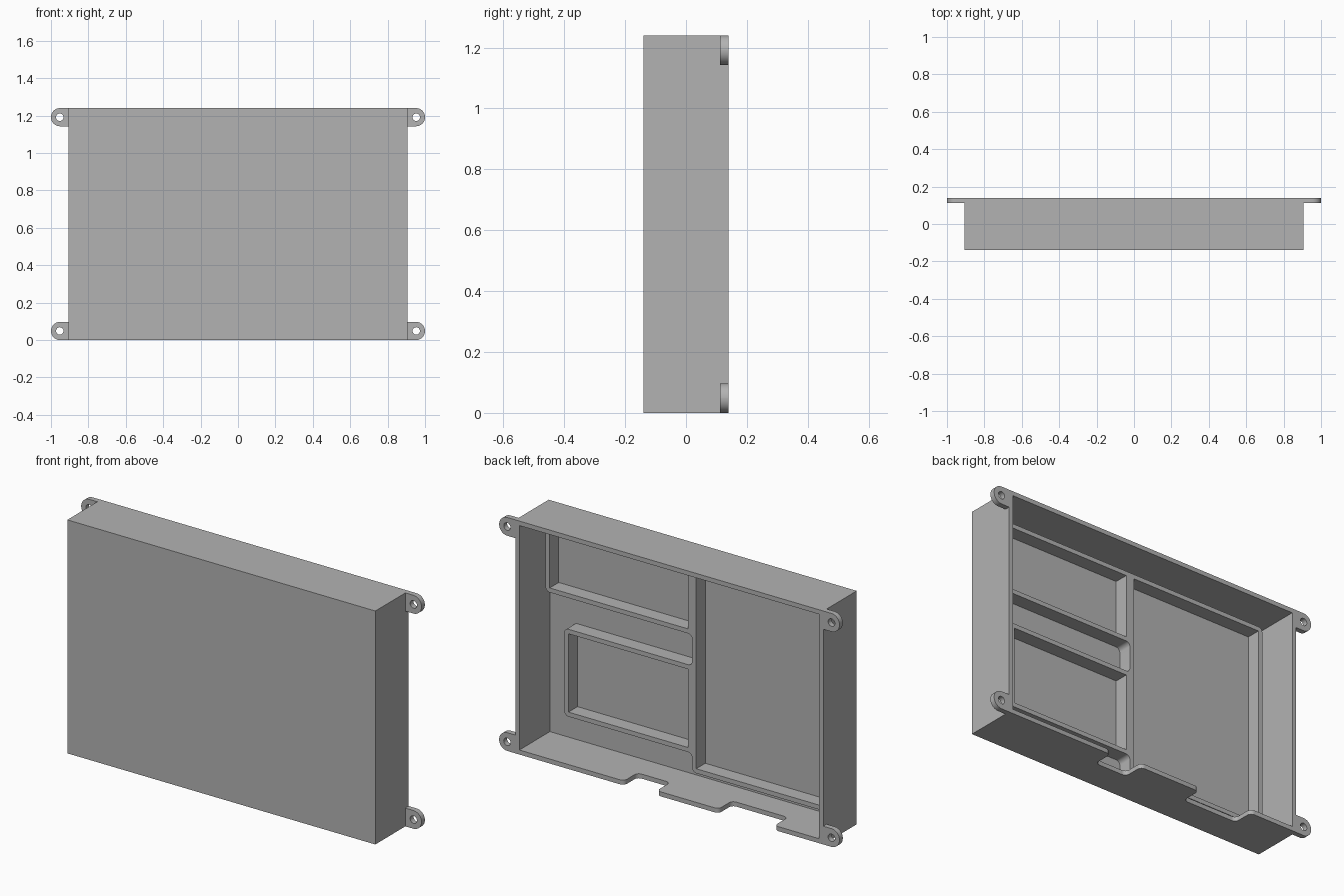
import bpy, bmesh, math
from mathutils import Vector

cube = bpy.data.objects.get("Cube")
if cube:
    bpy.data.objects.remove(cube, do_unlink=True)

grey = bpy.data.materials.new("light_grey")
grey.use_nodes = True
grey.diffuse_color = (0.45, 0.45, 0.45, 1)
grey.node_tree.nodes["Principled BSDF"].inputs["Base Color"].default_value = grey.diffuse_color

# Main sizes
W, H, D = 0.905, 1.24, 0.14      # half width, height, half depth
T = 0.024                        # wall thickness
FLOOR = -D + T                   # inside face of the front panel
RIB_TOP = -0.04


def rounded(points, steps=8):
    """Round the right-angled corners of (u, v, radius) points."""
    out = []
    for i, (u, v, r) in enumerate(points):
        p = Vector((u, v))
        if r == 0:
            out.append(p)
            continue
        a = (Vector(points[i - 1][:2]) - p).normalized()
        b = (Vector(points[(i + 1) % len(points)][:2]) - p).normalized()
        centre = p + (a + b) * r
        for k in range(steps + 1):
            t = math.pi / 2 * k / steps
            out.append(centre - r * (b * math.cos(t) + a * math.sin(t)))
    return out


def rect(u0, u1, v0, v1):
    return [Vector(c) for c in ((u0, v0), (u1, v0), (u1, v1), (u0, v1))]


def circle(u, v, r, n=24):
    return [Vector((u + r * math.cos(math.tau * k / n),
                    v + r * math.sin(math.tau * k / n))) for k in range(n)]


def plate(name, loops, lo, hi, upright=True):
    """Extrude an outline with holes along y (upright) or along z."""
    bm = bmesh.new()
    for loop in loops:
        vs = [bm.verts.new((p.x, lo, p.y) if upright else (p.x, p.y, lo)) for p in loop]
        for i, v in enumerate(vs):
            bm.edges.new((vs[i - 1], v))
    axis = Vector((0, 1, 0)) if upright else Vector((0, 0, 1))
    bmesh.ops.triangle_fill(bm, use_beauty=True, edges=bm.edges[:], normal=axis)
    new = bmesh.ops.extrude_face_region(bm, geom=bm.faces[:])["geom"]
    bmesh.ops.translate(bm, vec=axis * (hi - lo),
                        verts=[g for g in new if isinstance(g, bmesh.types.BMVert)])
    bmesh.ops.recalc_face_normals(bm, faces=bm.faces[:])
    mesh = bpy.data.meshes.new(name)
    bm.to_mesh(mesh)
    bm.free()
    mesh.materials.append(grey)
    obj = bpy.data.objects.new(name, mesh)
    bpy.context.collection.objects.link(obj)
    bpy.ops.object.select_all(action='DESELECT')
    obj.select_set(True)
    bpy.context.view_layer.objects.active = obj
    bpy.ops.object.shade_smooth_by_angle(angle=math.radians(30))
    return obj


# Shell: front panel, side and top walls
plate("front_panel", [rect(T - W, W - T, T, H - T)], -D, FLOOR)
walls = [(-W, T), (-W, H), (W, H), (W, T),
         (W - T, T), (W - T, H - T), (T - W, H - T), (T - W, T)]
plate("side_and_top_walls", [[Vector(p) for p in walls]], -D, D)

# Bottom wall with two rounded cable notches in its back edge
R, NOTCH = 0.025, 0.027
edge = [(-W, -D, 0), (W, -D, 0), (W, D, 0)]
for right, left in ((0.074, 0.266), (-0.618, -0.29)):
    edge += [(left, D, R), (left, NOTCH, R), (right, NOTCH, R), (right, D, R)]
edge.append((-W, D, 0))
plate("bottom_wall", [rounded(edge)], 0, T, upright=False)

# Ribs: one outline around three pockets
pockets = [(-0.819, -0.032, 0.1, 1.171),
           (0.015, 0.829, 0.83, 1.171),
           (0.015, 0.719, 0.2, 0.616)]
big, upper, lower = pockets
mid = big[1] + T
outline = [(upper[1] + T, upper[3] + T), (big[0] - T, big[3] + T),
           (big[0] - T, big[2] - T), (mid, big[2] - T),
           (mid, lower[2] - T), (lower[1] + T, lower[2] - T),
           (lower[1] + T, lower[3] + T), (mid, lower[3] + T),
           (mid, upper[2] - T), (upper[1] + T, upper[2] - T)]
plate("pocket_ribs",
      [rounded([(u, v, 0.024) for u, v in outline])] + [rect(*p) for p in pockets],
      FLOOR, RIB_TOP)

# Mounting ears at the four back corners
EAR = 0.097
for side, s in (("left", 1), ("right", -1)):
    for level, z in (("lower", 0), ("upper", H - EAR)):
        ear = rounded([(s * W, z, 0), (s, z, 0.048), (s, z + EAR, 0.048), (s * W, z + EAR, 0)])
        plate(f"{level}_{side}_ear", [ear, circle(s * 0.953, z + EAR / 2, 0.02)], D - 0.028, D)
